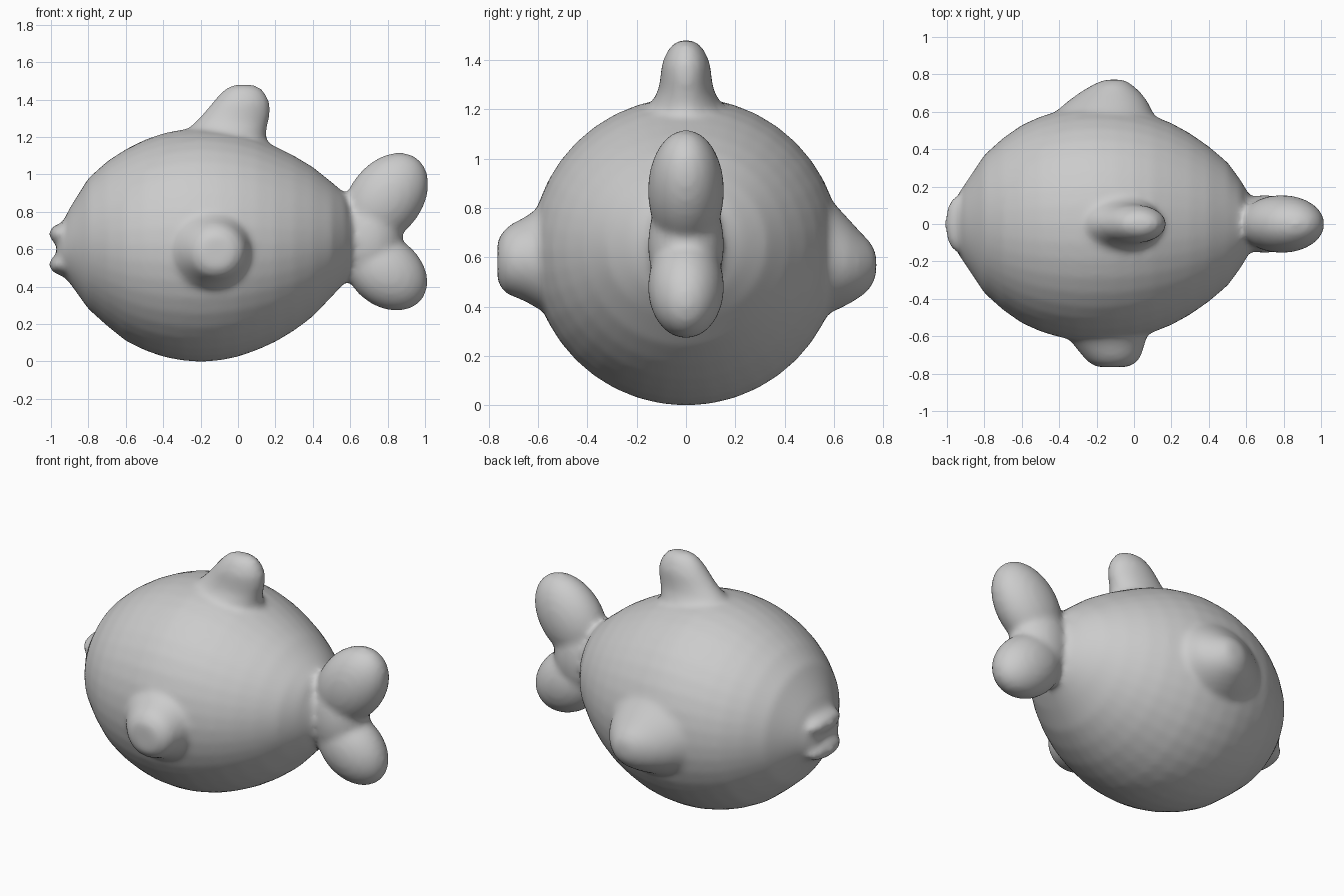
import bpy, bmesh, math
from mathutils import Vector, Matrix

if "Cube" in bpy.data.objects:
    bpy.data.objects.remove(bpy.data.objects["Cube"])

grey = bpy.data.materials.new("soft_grey")
grey.use_nodes = True
colour = (0.6, 0.6, 0.6, 1)
grey.diffuse_color = colour
grey.node_tree.nodes["Principled BSDF"].inputs["Base Color"].default_value = colour

bm = bmesh.new()


def loft(axis, sections, n=40):
    """Capped tube of ellipses; each section is (position, min_a, max_a, min_b, max_b)."""
    others = [i for i in range(3) if i != axis]
    rings = []
    for pos, a0, a1, b0, b1 in sections:
        ring = []
        for k in range(n):
            t = 2 * math.pi * k / n
            p = Vector()
            p[axis] = pos
            p[others[0]] = (a0 + a1) / 2 + (a1 - a0) / 2 * math.cos(t)
            p[others[1]] = (b0 + b1) / 2 + (b1 - b0) / 2 * math.sin(t)
            ring.append(bm.verts.new(p))
        rings.append(ring)
    faces = [bm.faces.new(rings[0]), bm.faces.new(rings[-1])]
    for r, s in zip(rings, rings[1:]):
        for k in range(n):
            j = (k + 1) % n
            faces.append(bm.faces.new((r[k], r[j], s[j], s[k])))
    bmesh.ops.recalc_face_normals(bm, faces=faces)


def ellipsoid(centre, radii, tilt=0):
    m = (Matrix.Translation(centre) @ Matrix.Rotation(tilt, 4, 'Y')
         @ Matrix.Diagonal((*radii, 1)))
    bmesh.ops.create_uvsphere(bm, u_segments=32, v_segments=20, radius=1, matrix=m)


# Plump body: x position, half width, bottom, top
body = [(-0.97, .10, .52, .68), (-0.94, .16, .46, .74), (-0.9, .22, .42, .82),
        (-0.8, .37, .28, .98), (-0.7, .46, .19, 1.07), (-0.6, .53, .11, 1.135),
        (-0.5, .575, .06, 1.185), (-0.4, .605, .025, 1.22), (-0.3, .625, .005, 1.24),
        (-0.2, .63, -.002, 1.25), (-0.1, .625, .005, 1.243), (0, .61, .025, 1.225),
        (0.1, .58, .06, 1.195), (0.2, .54, .105, 1.15), (0.3, .485, .165, 1.1),
        (0.4, .415, .24, 1.04), (0.5, .33, .345, .96), (0.57, .235, .42, .90),
        (0.62, .15, .5, .8)]
loft(0, [(x, -w, w, lo, hi) for x, w, lo, hi in body])

# Lips, leaving a notch for the mouth
for z in (.682, .518):
    ellipsoid((-.945, 0, z), (.065, .15, .055))

# Forked tail: a long upper lobe and a shorter lower lobe
ellipsoid((.79, 0, .87), (.275, .155, .195), math.radians(-52))
ellipsoid((.79, 0, .48), (.245, .155, .185), math.radians(38))
ellipsoid((.70, 0, .65), (.18, .155, .25))

# Dorsal fin, leaning backwards
loft(2, [(1.12, -.30, .16, -.16, .16), (1.22, -.29, .15, -.145, .145),
         (1.27, -.24, .16, -.115, .115), (1.32, -.19, .172, -.105, .105),
         (1.38, -.14, .172, -.1, .1), (1.43, -.10, .15, -.08, .08),
         (1.465, -.06, .12, -.055, .055), (1.48, -.02, .08, -.025, .025)])

# Stubby side fins, the left one with a broader root
loft(1, [(.50, -.46, .14, .36, .92), (.60, -.42, .10, .38, .82),
         (.66, -.35, .07, .41, .755), (.71, -.28, .03, .44, .70),
         (.745, -.22, -.01, .47, .665), (.772, -.16, -.05, .52, .62)])
loft(1, [(-.50, -.38, .10, .37, .84), (-.60, -.36, .07, .39, .80),
         (-.65, -.32, .055, .42, .765), (-.70, -.28, .04, .44, .74),
         (-.735, -.25, .02, .455, .715), (-.765, -.20, -.03, .50, .67)])

mesh = bpy.data.meshes.new("fish")
bm.to_mesh(mesh)
bm.free()
mesh.materials.append(grey)
fish = bpy.data.objects.new("fish", mesh)
bpy.context.collection.objects.link(fish)

# Fuse the parts into one skin and soften the joins
fuse = fish.modifiers.new("fuse", 'REMESH')
fuse.mode = 'VOXEL'
fuse.voxel_size = 0.018
fuse.use_smooth_shade = True
soften = fish.modifiers.new("soften", 'SMOOTH')
soften.factor = 0.5
soften.iterations = 10
